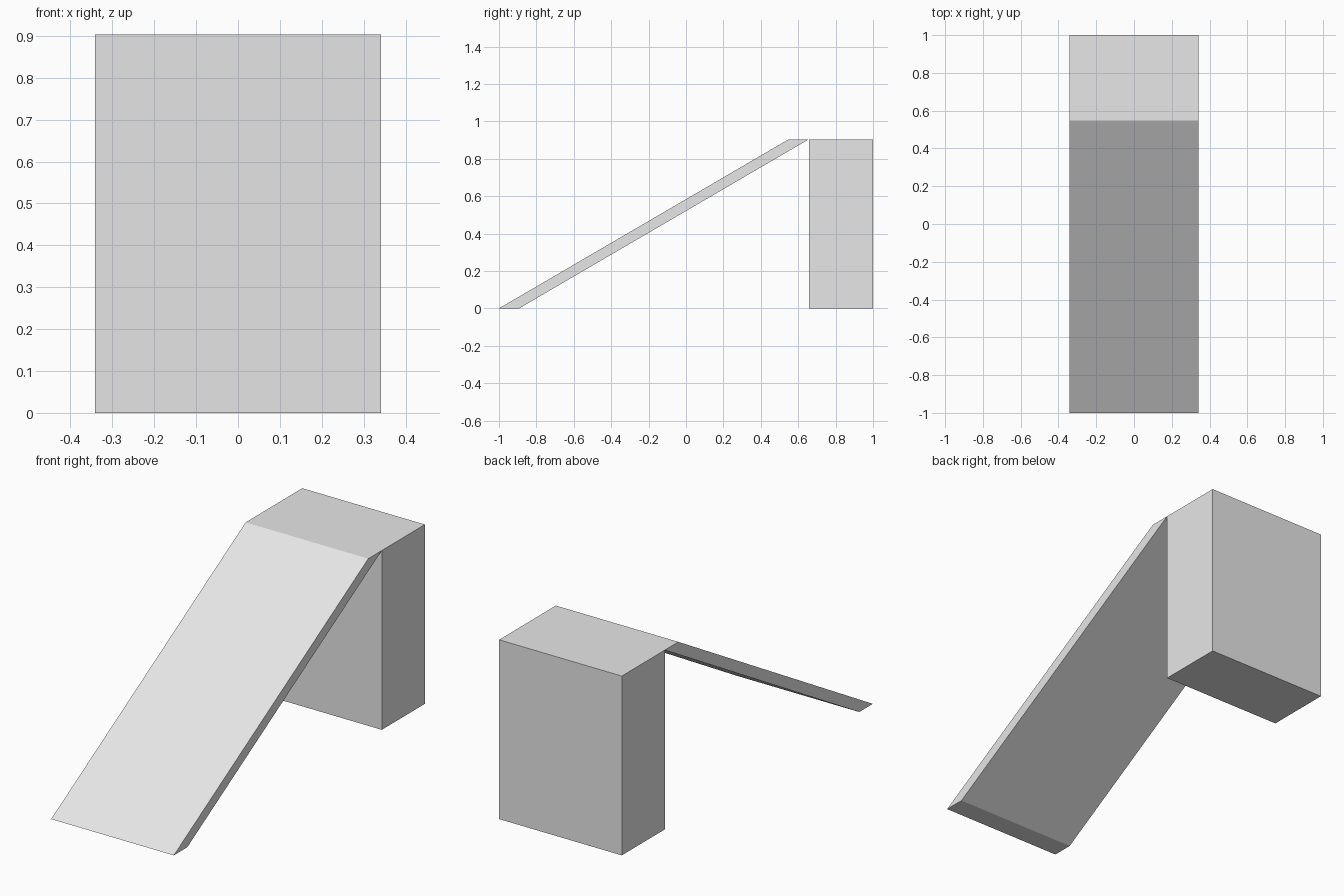
import bpy
import bmesh

cube = bpy.data.objects.get("Cube")
if cube:
    bpy.data.objects.remove(cube, do_unlink=True)

HALF_WIDTH = 0.342
HEIGHT = 0.904
BLOCK_FRONT = 0.657
SLAB_RUN = 0.108  # horizontal thickness of the sloping slab

# Single plain grey
grey = bpy.data.materials.new("light_grey")
grey.use_nodes = True
colour = (0.8, 0.8, 0.8, 1)
grey.diffuse_color = colour
grey.node_tree.nodes["Principled BSDF"].inputs["Base Color"].default_value = colour


def extrude_profile(name, profile):
    """Extrude a closed (y, z) outline across the full width."""
    bm = bmesh.new()
    face = bm.faces.new([bm.verts.new((-HALF_WIDTH, y, z)) for y, z in profile])
    result = bmesh.ops.extrude_face_region(bm, geom=[face])
    verts = [v for v in result["geom"] if isinstance(v, bmesh.types.BMVert)]
    bmesh.ops.translate(bm, verts=verts, vec=(2 * HALF_WIDTH, 0, 0))
    bmesh.ops.recalc_face_normals(bm, faces=bm.faces)
    mesh = bpy.data.meshes.new(name)
    bm.to_mesh(mesh)
    bm.free()
    mesh.materials.append(grey)
    obj = bpy.data.objects.new(name, mesh)
    bpy.context.collection.objects.link(obj)
    return obj


# Upright block at the back
extrude_profile("support_block", [
    (BLOCK_FRONT, 0), (1, 0), (1, HEIGHT), (BLOCK_FRONT, HEIGHT)])

# Sloping slab, cut level at the ground and at the block top
extrude_profile("ramp_slab", [
    (-1, 0), (-1 + SLAB_RUN, 0),
    (BLOCK_FRONT, HEIGHT), (BLOCK_FRONT - SLAB_RUN, HEIGHT)])
